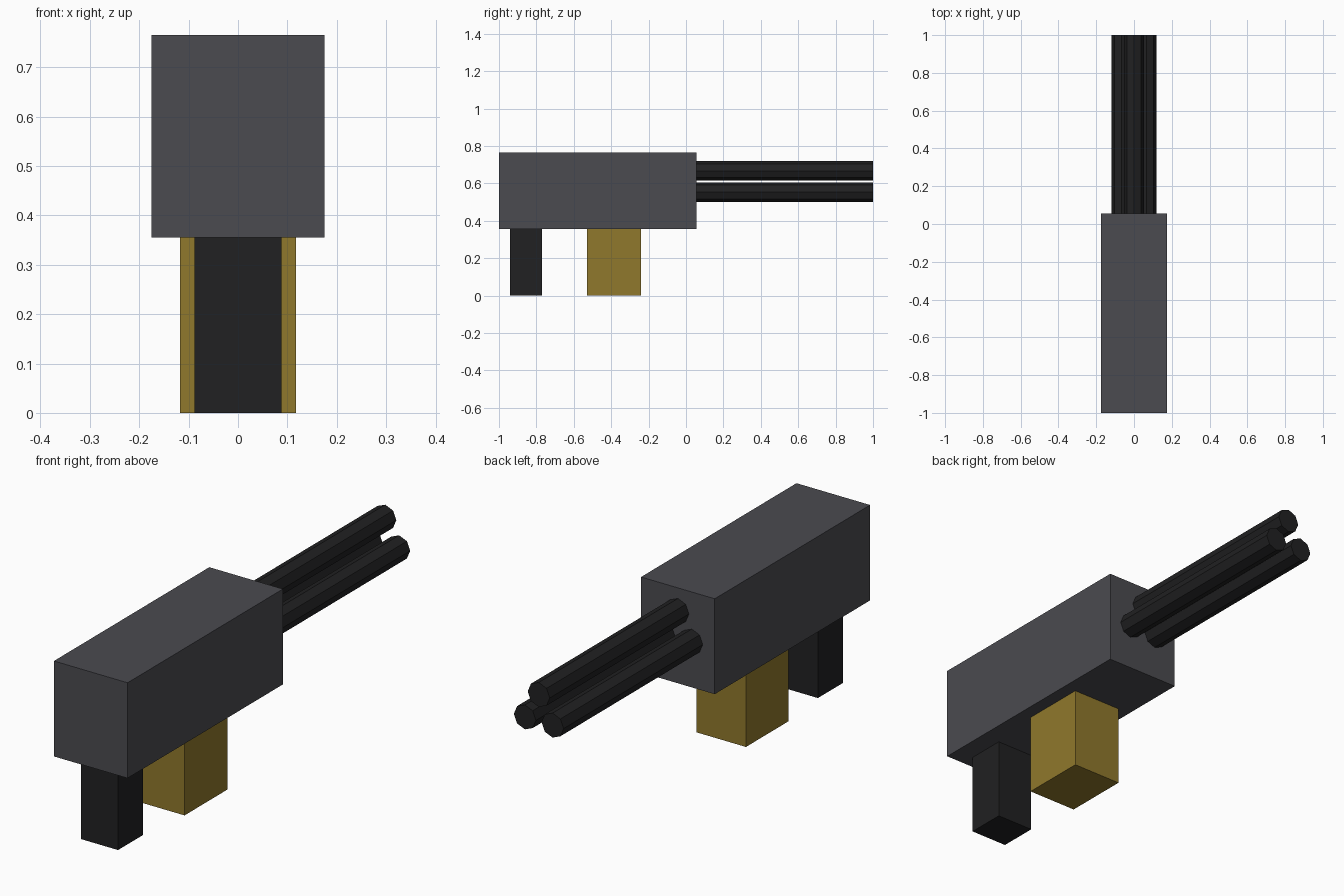
import bpy
from math import sin, cos, pi

if "Cube" in bpy.data.objects:
    bpy.data.objects.remove(bpy.data.objects["Cube"])


def material(name, color):
    m = bpy.data.materials.new(name)
    m.diffuse_color = (*color, 1)
    m.use_nodes = True
    m.node_tree.nodes["Principled BSDF"].inputs["Base Color"].default_value = m.diffuse_color
    return m


def finish(name, mat):
    ob = bpy.context.object
    ob.name = name
    bpy.ops.object.transform_apply(location=False, rotation=True, scale=True)
    ob.data.materials.append(mat)
    return ob


def box(name, width, y0, y1, z0, z1, mat):
    bpy.ops.mesh.primitive_cube_add(size=1, location=(0, (y0 + y1) / 2, (z0 + z1) / 2))
    bpy.context.object.scale = (width, y1 - y0, z1 - z0)
    return finish(name, mat)


grey = material("body_grey", (0.07, 0.07, 0.08))
black = material("dark_metal", (0.015, 0.015, 0.016))
brass = material("brass", (0.28, 0.19, 0.025))

# Receiver, rear grip and ammunition box
box("receiver", 0.35, -1.0, 0.055, 0.355, 0.765, grey)
box("grip", 0.176, -0.94, -0.77, 0.0, 0.355, black)
box("ammo_box", 0.234, -0.53, -0.24, 0.0, 0.355, brass)

# Three octagonal barrels in a triangular cluster
Y0, Y1, CLUSTER_Z, CLUSTER_R = 0.0, 1.0, 0.591, 0.076
for i in range(3):
    a = pi / 2 + i * 2 * pi / 3
    bpy.ops.mesh.primitive_cylinder_add(
        vertices=8, radius=0.0525, depth=Y1 - Y0, rotation=(pi / 2, 0, 0),
        location=(CLUSTER_R * cos(a), (Y0 + Y1) / 2, CLUSTER_Z + CLUSTER_R * sin(a)))
    finish(f"barrel_{i + 1}", black)
